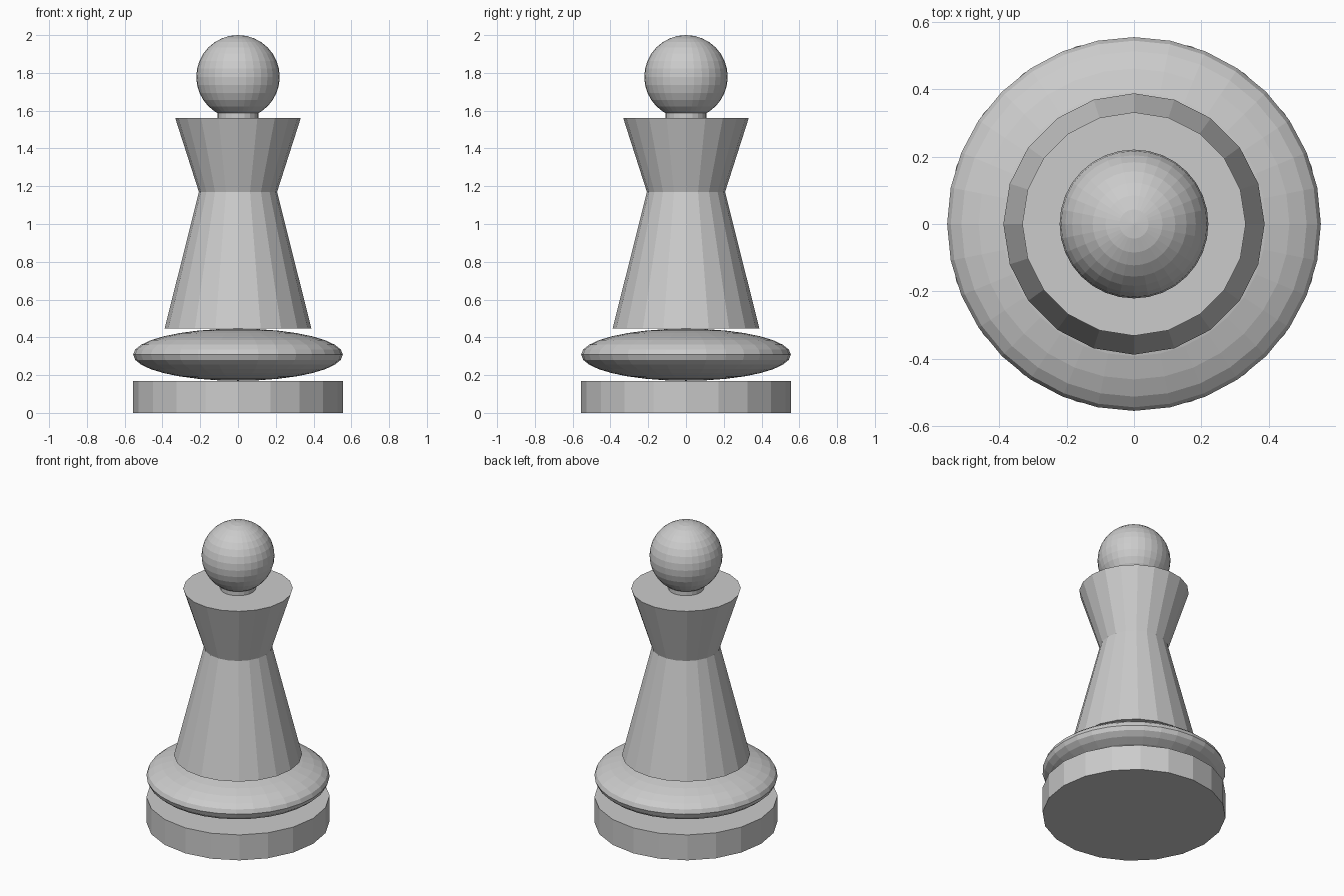
import bpy

if "Cube" in bpy.data.objects:
    bpy.data.objects.remove(bpy.data.objects["Cube"])

SIDES = 20


def frustum(name, r_bottom, r_top, z0, z1):
    """Flat-sided round section standing between two heights."""
    bpy.ops.mesh.primitive_cone_add(
        vertices=SIDES, radius1=r_bottom, radius2=r_top,
        depth=z1 - z0, location=(0, 0, (z0 + z1) / 2))
    bpy.context.object.name = name


def ball(name, radius, half_height, z):
    """Faceted sphere, optionally squashed vertically."""
    bpy.ops.mesh.primitive_uv_sphere_add(
        segments=32, ring_count=16, radius=1, location=(0, 0, z))
    ob = bpy.context.object
    ob.name = name
    ob.scale = (radius, radius, half_height)
    bpy.ops.object.transform_apply(location=False, rotation=False, scale=True)


# Foot: disc with a flattened cushion on top
frustum("base_disc", 0.555, 0.555, 0.0, 0.17)
ball("base_cushion", 0.555, 0.138, 0.308)

# Body: tapering stem meeting a flared collar at the waist
frustum("stem", 0.388, 0.207, 0.448, 1.17)
frustum("collar", 0.207, 0.332, 1.17, 1.56)

# Head on a short neck
frustum("neck", 0.108, 0.108, 1.56, 1.61)
ball("head", 0.221, 0.221, 1.779)
